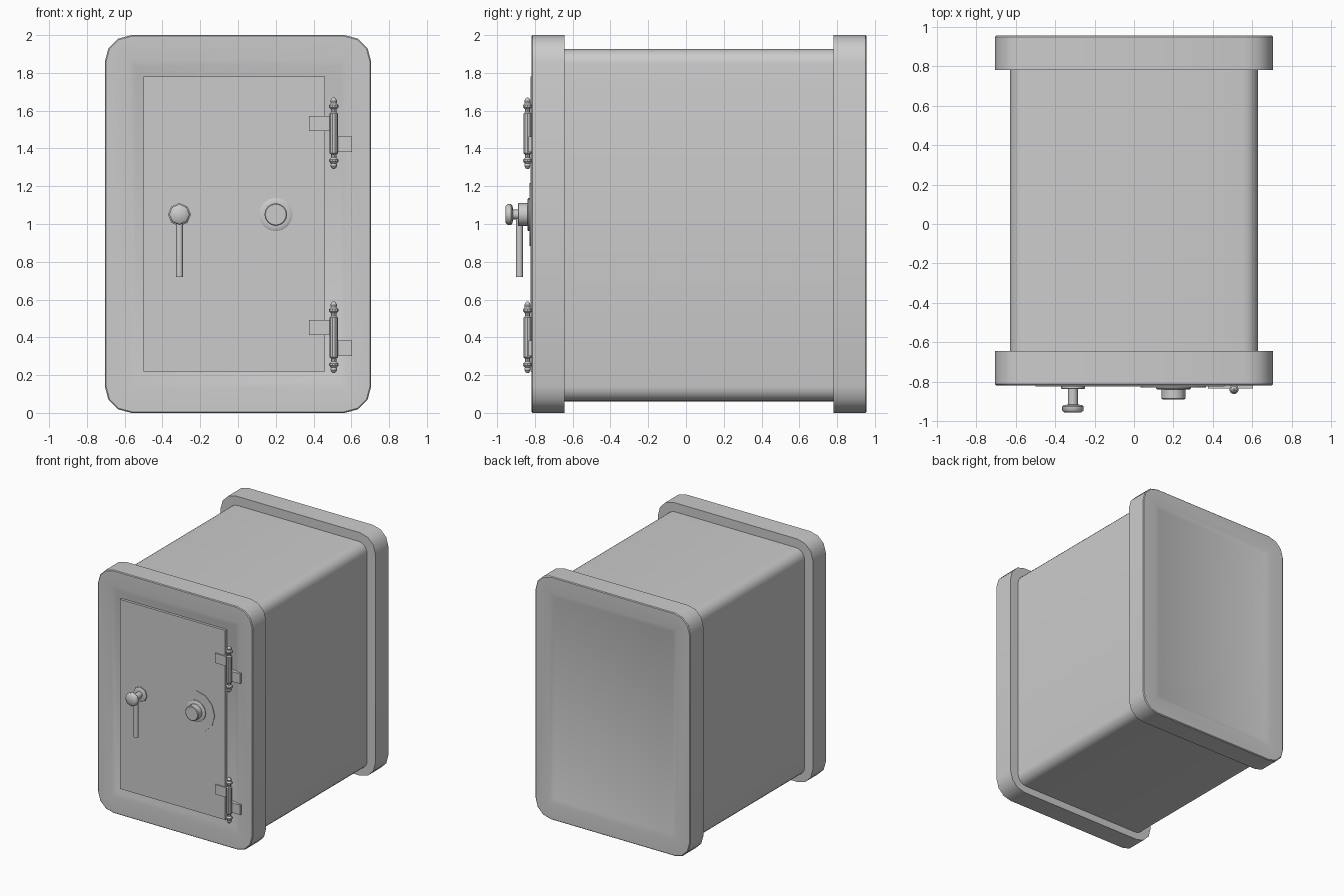
import bpy, bmesh
from math import sin, cos, pi, radians
from mathutils import Matrix, Vector

if "Cube" in bpy.data.objects:
    bpy.data.objects.remove(bpy.data.objects["Cube"])


def finish(bm, name, angle=32):
    bmesh.ops.remove_doubles(bm, verts=bm.verts, dist=1e-5)
    bmesh.ops.recalc_face_normals(bm, faces=bm.faces)
    mesh = bpy.data.meshes.new(name)
    bm.to_mesh(mesh)
    bm.free()
    ob = bpy.data.objects.new(name, mesh)
    bpy.context.collection.objects.link(ob)
    bpy.ops.object.select_all(action='DESELECT')
    ob.select_set(True)
    bpy.context.view_layer.objects.active = ob
    bpy.ops.object.shade_smooth_by_angle(angle=radians(angle))
    return ob


def skin(bm, loops):
    """Bridge equal-length loops of points and cap both ends."""
    rings = [[bm.verts.new(p) for p in loop] for loop in loops]
    n = len(rings[0])
    for a, b in zip(rings, rings[1:]):
        for i in range(n):
            j = (i + 1) % n
            bm.faces.new((a[i], a[j], b[j], b[i]))
    bm.faces.new(rings[0])
    bm.faces.new(rings[-1])


def rounded(y, hx, hz, r, seg, zc=1.0):
    """Rounded rectangle in the xz plane at depth y."""
    pts = []
    for k, (sx, sz) in enumerate(((1, 1), (-1, 1), (-1, -1), (1, -1))):
        for i in range(seg + 1):
            a = (k + i / seg) * pi / 2
            pts.append((sx * (hx - r) + r * cos(a), y, zc + sz * (hz - r) + r * sin(a)))
    return pts


def lathe(name, profile, origin, axis, sides):
    """Turned part: profile of (radius, distance along axis)."""
    rot = Vector((0, 0, 1)).rotation_difference(Vector(axis)).to_matrix().to_4x4()
    m = Matrix.Translation(origin) @ rot
    loops = [[m @ Vector((r * cos(2 * pi * i / sides), r * sin(2 * pi * i / sides), h))
              for i in range(sides)] for r, h in profile]
    bm = bmesh.new()
    skin(bm, loops)
    return finish(bm, name, 46 if sides <= 8 else 35)


def box(name, x0, x1, y0, y1, z0, z1):
    bm = bmesh.new()
    skin(bm, [[(x0, y, z0), (x1, y, z0), (x1, y, z1), (x0, y, z1)] for y in (y0, y1)])
    return finish(bm, name)


# Main body
bm = bmesh.new()
skin(bm, [rounded(y, 0.63, 0.933, 0.08, 5, 0.993) for y in (-0.70, 0.84)])
finish(bm, "safe_body")

# Front and back frames with shallow recessed panels
for name, inner, outer, s in (("front_frame", -0.643, -0.818, -1), ("back_frame", 0.78, 0.955, 1)):
    bm = bmesh.new()
    skin(bm, [rounded(inner, 0.705, 1.0, 0.14, 3),
              rounded(outer - s * 0.006, 0.705, 1.0, 0.14, 3),
              rounded(outer, 0.699, 0.994, 0.136, 3),
              rounded(outer, 0.58, 0.87, 0, 3),
              rounded(outer - s * 0.015, 0.54, 0.83, 0, 3)])
    finish(bm, name)

# Door plate
box("door", -0.50, 0.46, -0.824, -0.79, 0.22, 1.78)

# Hinges: leaves and turned barrel with finials
half = [(0.022, 0.105), (0.014, 0.112), (0.014, 0.128), (0.024, 0.138),
        (0.024, 0.150), (0.015, 0.160), (0.018, 0.172), (0.010, 0.185), (0.004, 0.19)]
barrel = [(r, -h) for r, h in reversed(half)] + half
for label, z in (("upper", 1.48), ("lower", 0.40)):
    lathe(label + "_hinge_barrel", barrel, (0.507, -0.839, z), (0, 0, 1), 10)
    box(label + "_hinge_door_leaf", 0.375, 0.507, -0.834, -0.815, z + 0.013, z + 0.093)
    box(label + "_hinge_frame_leaf", 0.507, 0.603, -0.834, -0.80, z - 0.098, z - 0.016)

# Combination dial
lathe("dial_plate", [(0.166, 0.80), (0.166, 0.829)], (0.2, 0, 1.05), (0, -1, 0), 12)
lathe("dial_knob", [(0.088, 0.815), (0.088, 0.835), (0.080, 0.840), (0.060, 0.840),
                    (0.060, 0.886), (0.055, 0.890)], (0.2, 0, 1.05), (0, -1, 0), 16)

# Handle: turned knob and hanging lever
lathe("handle_knob", [(0.061, 0.80), (0.061, 0.834), (0.054, 0.838), (0.026, 0.838), (0.026, 0.916),
                      (0.046, 0.918), (0.055, 0.926), (0.055, 0.945), (0.044, 0.955)],
      (-0.31, 0, 1.05), (0, -1, 0), 8)
lathe("handle_lever", [(0.019, 0), (0.019, 0.33)], (-0.31, -0.882, 1.05), (0, 0, -1), 8)
